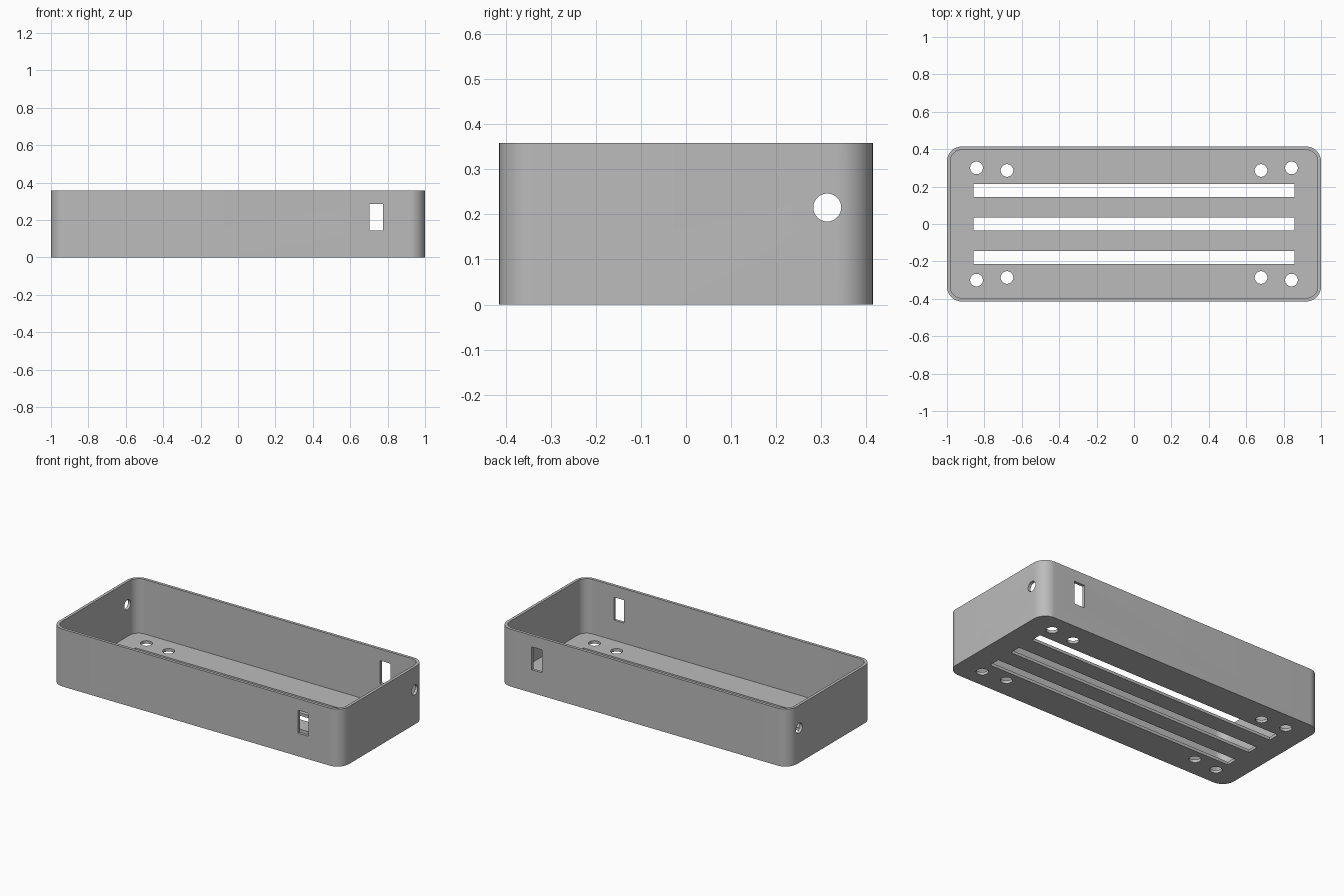
import bpy
import bmesh
import math
from mathutils import Matrix, Vector

cube = bpy.data.objects.get("Cube")
if cube:
    bpy.data.objects.remove(cube, do_unlink=True)

HALF_X, HALF_Y, HEIGHT = 1.0, 0.414, 0.358
WALL, RADIUS = 0.018, 0.08

grey = bpy.data.materials.new("plain grey")
grey.use_nodes = True
colour = (0.5, 0.5, 0.5, 1)
grey.diffuse_color = colour
grey.node_tree.nodes["Principled BSDF"].inputs["Base Color"].default_value = colour


def make_object(name, bm):
    bmesh.ops.recalc_face_normals(bm, faces=bm.faces)
    mesh = bpy.data.meshes.new(name)
    bm.to_mesh(mesh)
    bm.free()
    mesh.materials.append(grey)
    obj = bpy.data.objects.new(name, mesh)
    bpy.context.collection.objects.link(obj)
    return obj


def rounded_block(name, hx, hy, radius, z0, z1, steps=16):
    bm = bmesh.new()
    verts = []
    for quarter, (sx, sy) in enumerate([(1, 1), (-1, 1), (-1, -1), (1, -1)]):
        for i in range(steps + 1):
            a = (quarter + i / steps) * math.pi / 2
            verts.append(bm.verts.new((sx * (hx - radius) + radius * math.cos(a),
                                       sy * (hy - radius) + radius * math.sin(a), z0)))
    base = bm.faces.new(verts)
    ext = bmesh.ops.extrude_face_region(bm, geom=[base])
    top = [v for v in ext["geom"] if isinstance(v, bmesh.types.BMVert)]
    bmesh.ops.translate(bm, verts=top, vec=(0, 0, z1 - z0))
    return make_object(name, bm)


def add_box(bm, centre, size):
    bmesh.ops.create_cube(bm, size=1, matrix=Matrix.Translation(centre)
                          @ Matrix.Diagonal(Vector(size).to_4d()))


def add_drill(bm, centre, radius, rotation=Matrix()):
    bmesh.ops.create_cone(bm, cap_ends=True, segments=32, radius1=radius, radius2=radius,
                          depth=0.08, matrix=Matrix.Translation(centre) @ rotation)


def cut(target, cutter):
    cutter.hide_render = True
    mod = target.modifiers.new("cut", "BOOLEAN")
    mod.operation = "DIFFERENCE"
    mod.solver = "EXACT"
    mod.object = cutter
    bpy.ops.object.select_all(action="DESELECT")
    bpy.context.view_layer.objects.active = target
    target.select_set(True)
    bpy.ops.object.modifier_apply(modifier=mod.name)
    bpy.data.objects.remove(cutter, do_unlink=True)


# Open tray with rounded corners
tray = rounded_block("enclosure_tray", HALF_X, HALF_Y, RADIUS, 0, HEIGHT)
cut(tray, rounded_block("cavity_cutter", HALF_X - WALL, HALF_Y - WALL,
                        RADIUS - WALL, WALL, HEIGHT + 0.1))

openings = bmesh.new()

# Long floor vents
for y in (-0.179, 0, 0.179):
    add_box(openings, (0, y, 0), (1.714, 0.0714, 0.08))

# Screw holes, windows in the long walls and round holes in the end walls
for side in (-1, 1):
    for end in (-1, 1):
        add_drill(openings, (end * 0.842, side * 0.3, 0), 0.034)
        add_drill(openings, (end * 0.679, side * 0.286, 0), 0.034)
    add_box(openings, (0.739, side * HALF_Y, 0.215), (0.0714, 0.06, 0.143))
    add_drill(openings, (side * HALF_X, 0.313, 0.215), 0.031,
              Matrix.Rotation(math.pi / 2, 4, "Y"))

cut(tray, make_object("openings_cutter", openings))

# Smooth corners, crisp edges
bpy.ops.object.shade_smooth_by_angle(angle=math.radians(30))
